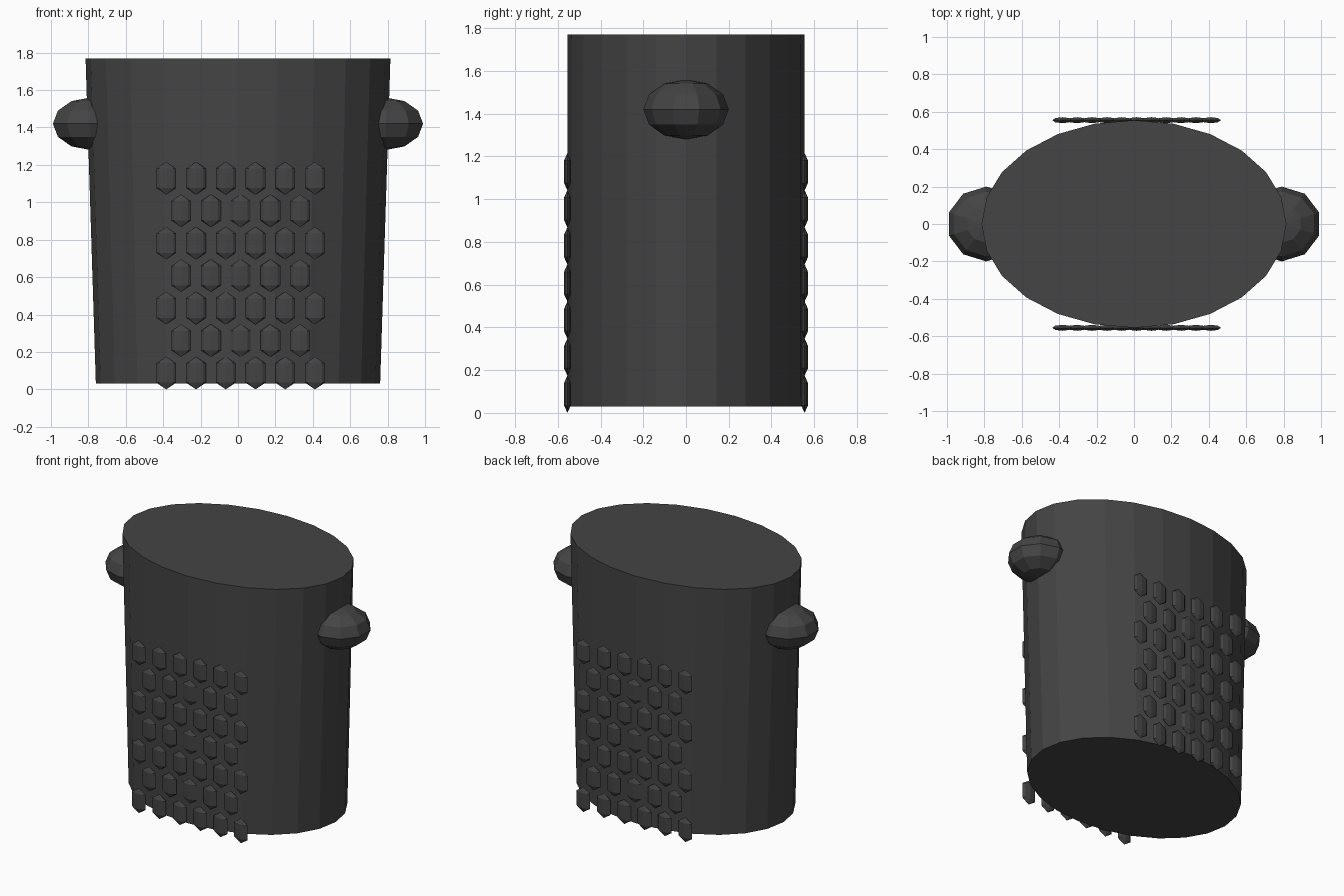
import bpy
import bmesh
from math import cos, sin, tau
from mathutils import Matrix, Vector

cube = bpy.data.objects.get("Cube")
if cube:
    bpy.data.objects.remove(cube, do_unlink=True)

charcoal = bpy.data.materials.new("charcoal")
charcoal.use_nodes = True
colour = (0.058, 0.058, 0.058, 1)
charcoal.diffuse_color = colour
charcoal.node_tree.nodes["Principled BSDF"].inputs["Base Color"].default_value = colour


def finish(bm, name):
    bmesh.ops.recalc_face_normals(bm, faces=bm.faces)
    mesh = bpy.data.meshes.new(name)
    bm.to_mesh(mesh)
    bm.free()
    mesh.materials.append(charcoal)
    obj = bpy.data.objects.new(name, mesh)
    bpy.context.collection.objects.link(obj)
    return obj


def oval_ring(bm, rx, ry, z, sides):
    return [bm.verts.new((rx * cos(tau * i / sides), ry * sin(tau * i / sides), z))
            for i in range(sides)]


def bridge(bm, low, high):
    for i in range(len(low)):
        j = (i + 1) % len(low)
        bm.faces.new((low[i], low[j], high[j], high[i]))


# Closed oval bucket, wider at the top in x only
bm = bmesh.new()
bottom = oval_ring(bm, 0.76, 0.555, 0.03, 24)
top = oval_ring(bm, 0.815, 0.555, 1.77, 24)
bridge(bm, bottom, top)
bm.faces.new(bottom)
bm.faces.new(top)
finish(bm, "bucket_body")

# Faceted handle knobs on both sides
for side, name in ((1, "left_knob"), (-1, "right_knob")):
    bm = bmesh.new()
    place = Matrix.Translation((side * 0.79, 0, 1.42)) @ Matrix.Diagonal((side * 0.21, 0.2, 0.14, 1))
    bmesh.ops.create_uvsphere(bm, u_segments=10, v_segments=6, radius=1, matrix=place)
    finish(bm, name)


def add_stud(bm, centre):
    """Flattened gem with straight sides and pointed ends."""
    before = set(bm.verts)
    low = oval_ring(bm, 0.053, 0.016, -0.052, 8)
    high = oval_ring(bm, 0.053, 0.016, 0.052, 8)
    bridge(bm, low, high)
    for ring, z in ((low, -0.0875), (high, 0.0875)):
        tip = bm.verts.new((0, 0, z))
        for i in range(8):
            bm.faces.new((ring[i], ring[(i + 1) % 8], tip))
    new = [v for v in bm.verts if v not in before]
    bmesh.ops.translate(bm, verts=new, vec=Vector(centre))


# Staggered stud panels, front and back
for y, name in ((-0.555, "front_studs"), (0.555, "back_studs")):
    bm = bmesh.new()
    for row in range(7):
        count = 6 - row % 2
        for col in range(count):
            x = 0.014 + (col - (count - 1) / 2) * 0.159
            add_stud(bm, (x, y, 0.0875 + row * 0.1735))
    finish(bm, name)
